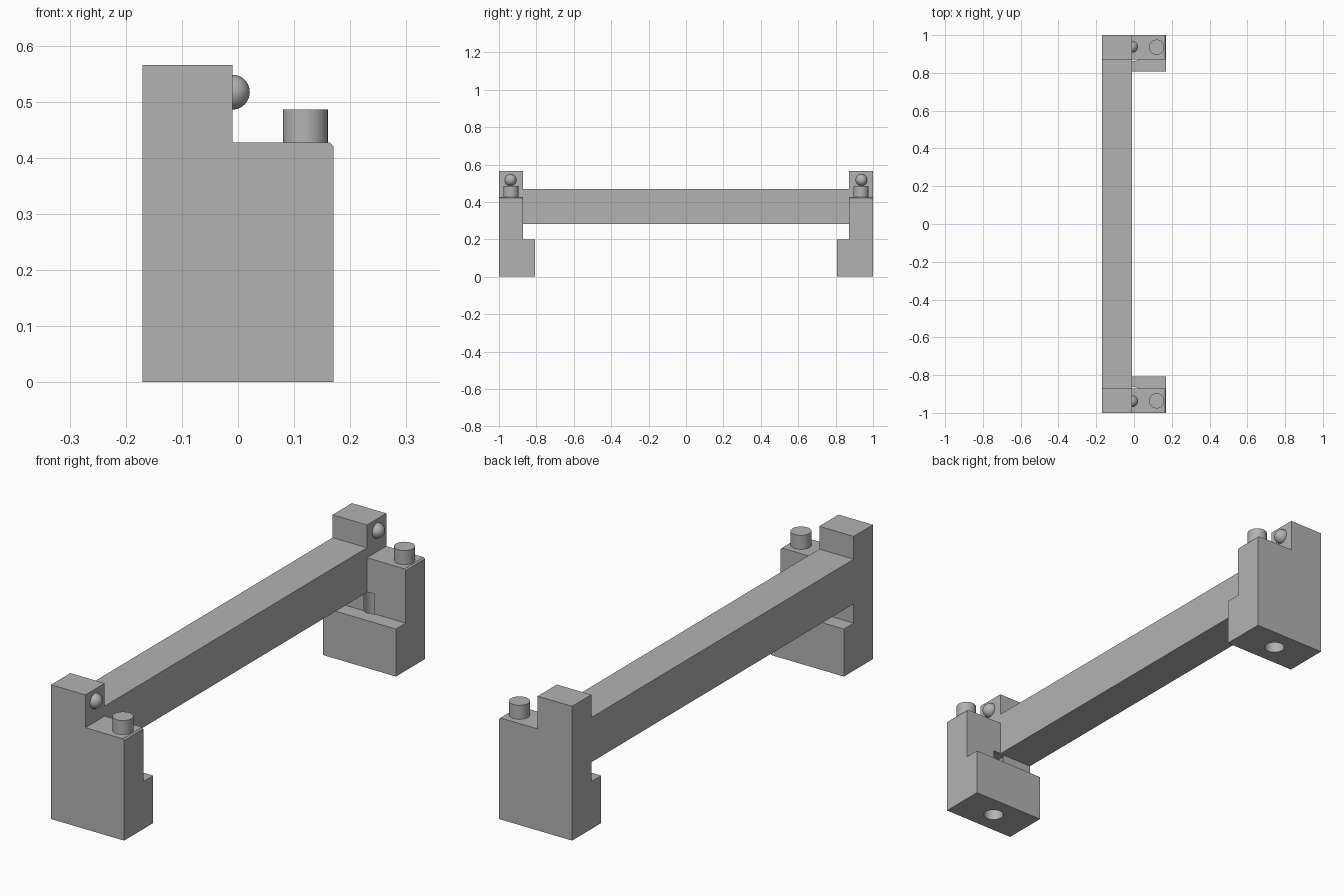
import bpy, bmesh
from math import radians

cube = bpy.data.objects.get("Cube")
if cube:
    bpy.data.objects.remove(cube, do_unlink=True)

grey = bpy.data.materials.new("plain grey")
grey.use_nodes = True
COLOUR = (0.45, 0.45, 0.45, 1)
grey.diffuse_color = COLOUR
grey.node_tree.nodes["Principled BSDF"].inputs["Base Color"].default_value = COLOUR

# Shared dimensions
HALF = 0.17          # half width in x
STEP = -0.01         # inner face of the tall part
SHOULDER, TOP = 0.427, 0.565
WALL, FOOT = 0.872, 0.807   # inner y of the upright and of the foot
FOOT_TOP = 0.2


def make_object(name, bm):
    bmesh.ops.recalc_face_normals(bm, faces=bm.faces)
    mesh = bpy.data.meshes.new(name)
    bm.to_mesh(mesh)
    bm.free()
    mesh.materials.append(grey)
    obj = bpy.data.objects.new(name, mesh)
    bpy.context.collection.objects.link(obj)
    return obj


def extrude_profile(name, profile, y0, y1):
    bm = bmesh.new()
    face = bm.faces.new([bm.verts.new((x, y0, z)) for x, z in profile])
    out = bmesh.ops.extrude_face_region(bm, geom=[face])
    moved = [v for v in out["geom"] if isinstance(v, bmesh.types.BMVert)]
    bmesh.ops.translate(bm, verts=moved, vec=(0, y1 - y0, 0))
    return make_object(name, bm)


def box(name, x0, x1, y0, y1, z0, z1):
    return extrude_profile(name, [(x0, z0), (x1, z0), (x1, z1), (x0, z1)], y0, y1)


def cylinder(name, x, y, z0, z1, radius):
    bm = bmesh.new()
    bmesh.ops.create_cone(bm, cap_ends=True, segments=48, radius1=radius,
                          radius2=radius, depth=z1 - z0)
    bmesh.ops.translate(bm, verts=bm.verts, vec=(x, y, (z0 + z1) / 2))
    return make_object(name, bm)


def smooth(obj):
    bpy.ops.object.select_all(action="DESELECT")
    obj.select_set(True)
    bpy.context.view_layer.objects.active = obj
    bpy.ops.object.shade_smooth_by_angle(angle=radians(30))


def combine(obj, other, operation):
    mod = obj.modifiers.new(operation.lower(), "BOOLEAN")
    mod.operation, mod.solver, mod.object = operation, "EXACT", other
    bpy.context.view_layer.objects.active = obj
    bpy.ops.object.modifier_apply(modifier=mod.name)
    bpy.data.objects.remove(other, do_unlink=True)


def build_end(label, side):
    # Stepped upright with a tiny chamfer on the low shoulder
    c = 0.006
    profile = [(-HALF, 0), (HALF, 0), (HALF, SHOULDER - c), (HALF - c, SHOULDER),
               (STEP, SHOULDER), (STEP, TOP), (-HALF, TOP)]
    support = extrude_profile(label + "_support", profile, side, side * WALL)

    # Foot projecting inward
    foot = box("foot", -HALF, HALF, side * 0.95, side * FOOT, 0, FOOT_TOP)
    combine(support, foot, "UNION")

    # Socket bored from below, just breaking through the inner wall
    socket = cylinder("socket", 0, side * (1 + FOOT) / 2, -0.05, 0.283, 0.04)
    combine(support, socket, "DIFFERENCE")
    smooth(support)

    # Stacking pin on the shoulder
    smooth(cylinder(label + "_pin", 0.12, side * 0.936, SHOULDER - 0.02, 0.486, 0.04))

    # Round knob on the inner face of the tall part
    bm = bmesh.new()
    bmesh.ops.create_uvsphere(bm, u_segments=32, v_segments=16, radius=0.031)
    bmesh.ops.translate(bm, verts=bm.verts, vec=(STEP, side * 0.938, 0.517))
    smooth(make_object(label + "_knob", bm))


build_end("front", -1)
build_end("back", 1)

# Long beam joining both ends
box("beam", -HALF, STEP, -WALL, WALL, 0.281, 0.469)
